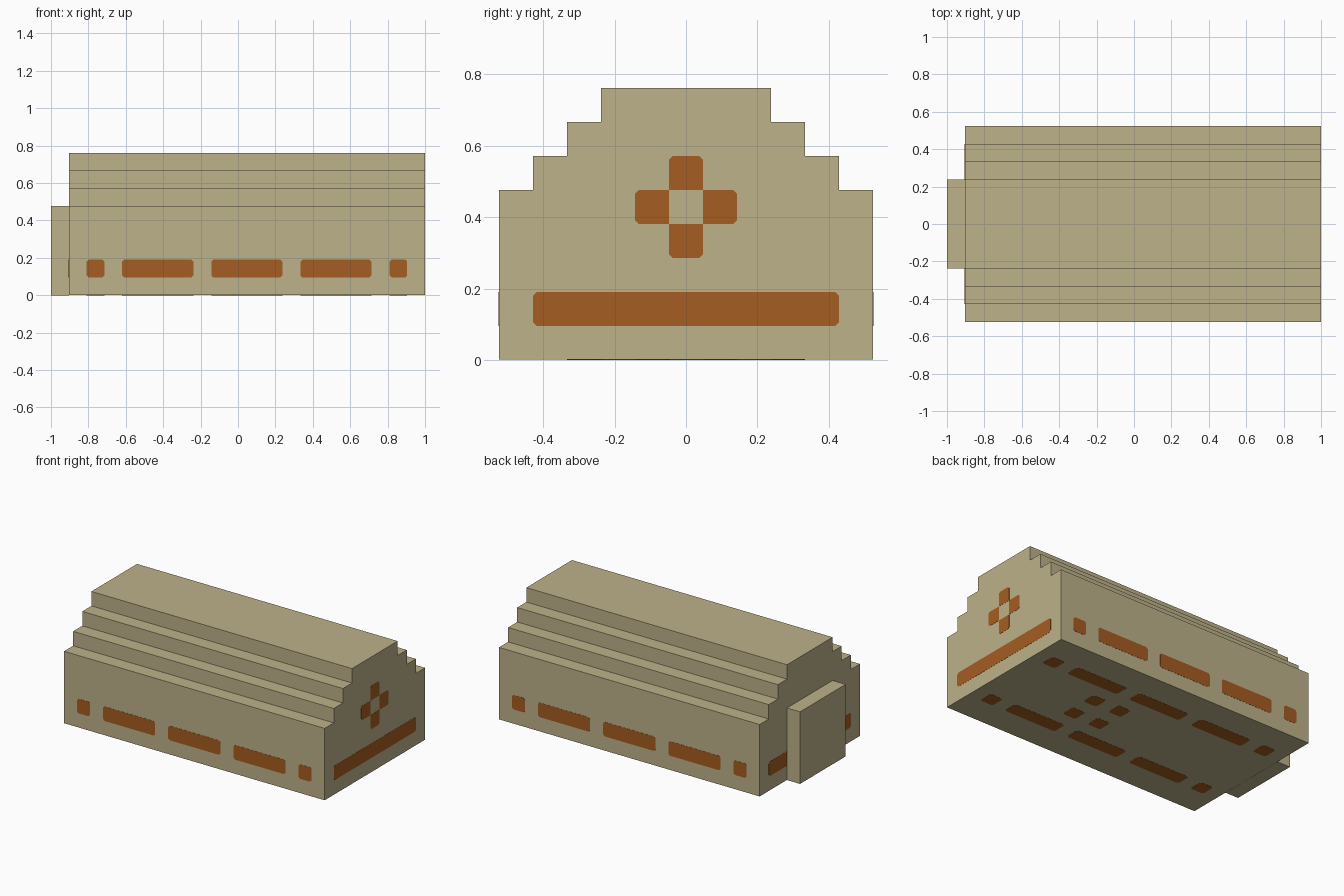
import bpy
import bmesh
from mathutils import Vector

U = 2 / 21          # one module of the block design
MID = U / 2         # centre of the body along x (the porch sits at the -x end)
THICK = 0.002       # painted plates
CLIP = 0.011        # clipped corners of the painted plates

if "Cube" in bpy.data.objects:
    bpy.data.objects.remove(bpy.data.objects["Cube"], do_unlink=True)


def material(name, rgb):
    mat = bpy.data.materials.new(name)
    mat.use_nodes = True
    mat.diffuse_color = (*rgb, 1)
    mat.node_tree.nodes["Principled BSDF"].inputs["Base Color"].default_value = (*rgb, 1)
    return mat


SAND = material("sand", (0.509, 0.445, 0.254))
RUST = material("rust_orange", (0.376, 0.110, 0.0153))


def prism(name, points, depth, mat):
    """Extrude a closed outline along the depth vector."""
    bm = bmesh.new()
    face = bm.faces.new([bm.verts.new(p) for p in points])
    ext = bmesh.ops.extrude_face_region(bm, geom=[face], use_keep_orig=True)
    moved = [g for g in ext["geom"] if isinstance(g, bmesh.types.BMVert)]
    bmesh.ops.translate(bm, verts=moved, vec=depth)
    bmesh.ops.recalc_face_normals(bm, faces=bm.faces)
    mesh = bpy.data.meshes.new(name)
    bm.to_mesh(mesh)
    bm.free()
    mesh.materials.append(mat)
    obj = bpy.data.objects.new(name, mesh)
    bpy.context.collection.objects.link(obj)
    return obj


def plate(name, origin, u, v, normal, centre, size, outward=None):
    """Painted rectangle on a wall, in modules; only corners facing outward are clipped."""
    u, v, normal, origin = map(Vector, (u, v, normal, origin))
    outline = []
    for i, (su, sv) in enumerate([(1, 1), (-1, 1), (-1, -1), (1, -1)]):
        a = centre[0] * U + su * size[0] * U / 2
        b = centre[1] * U + sv * size[1] * U / 2
        if outward and su * outward[0] + sv * outward[1] < 0:
            outline.append((a, b))
        else:
            pair = [(a, b - sv * CLIP), (a - su * CLIP, b)]
            outline += pair if i % 2 == 0 else pair[::-1]
    points = [origin + u * a + v * b - normal * THICK / 2 for a, b in outline]
    prism(name, points, normal * THICK, RUST)


# Stepped body: half outline mirrored, extruded along x
half = [(5.5, 0), (5.5, 5), (4.5, 5), (4.5, 6), (3.5, 6), (3.5, 7), (2.5, 7), (2.5, 8)]
outline = half + [(-y, z) for y, z in reversed(half)]
x_back, x_end = MID - 10 * U, MID + 10 * U
prism("stepped_body", [(x_back, y * U, max(z * U, THICK / 2)) for y, z in outline],
      Vector((x_end - x_back, 0, 0)), SAND)

# Porch block on the -x end
porch = [(2.5, 0), (2.5, 5), (-2.5, 5), (-2.5, 0)]
prism("porch_block", [(-1, y * U, z * U) for y, z in porch], Vector((U, 0, 0)), SAND)

# Dashed band: square, three bars, square, along each long wall and twice underneath
DASHES = [(-8.5, 1), (-5, 4), (0, 4), (5, 4), (8.5, 1)]
UNDER = Vector((MID, 0, THICK / 2))
for side, label in ((-1, "front"), (1, "back")):
    for i, (x, length) in enumerate(DASHES):
        plate(f"{label}_wall_dash_{i}", (MID, side * 5.5 * U, 0), (1, 0, 0), (0, 0, 1),
              (0, side, 0), (x, 1.5), (length, 1))
        plate(f"{label}_underside_dash_{i}", UNDER, (1, 0, 0), (0, 1, 0),
              (0, 0, -1), (x, side * 3), (length, 1))
    # Four small squares underneath
    for i, x in enumerate((1.5, 3.5)):
        plate(f"{label}_underside_square_{i}", UNDER, (1, 0, 0), (0, 1, 0),
              (0, 0, -1), (x, side), (1, 1))

# Long stripe across both end walls
for x, direction, label in ((x_back, -1, "porch_end"), (x_end, 1, "plain_end")):
    plate(f"{label}_stripe", (x, 0, 0), (0, 1, 0), (0, 0, 1), (direction, 0, 0),
          (0, 1.5), (9, 1))

# Open cross emblem on the +x end wall
for i, (dy, dz) in enumerate([(1, 0), (0, 1), (-1, 0), (0, -1)]):
    plate(f"cross_arm_{i}", (x_end, 0, 0), (0, 1, 0), (0, 0, 1), (1, 0, 0),
          (dy, 4.5 + dz), (1, 1), (dy, dz))
